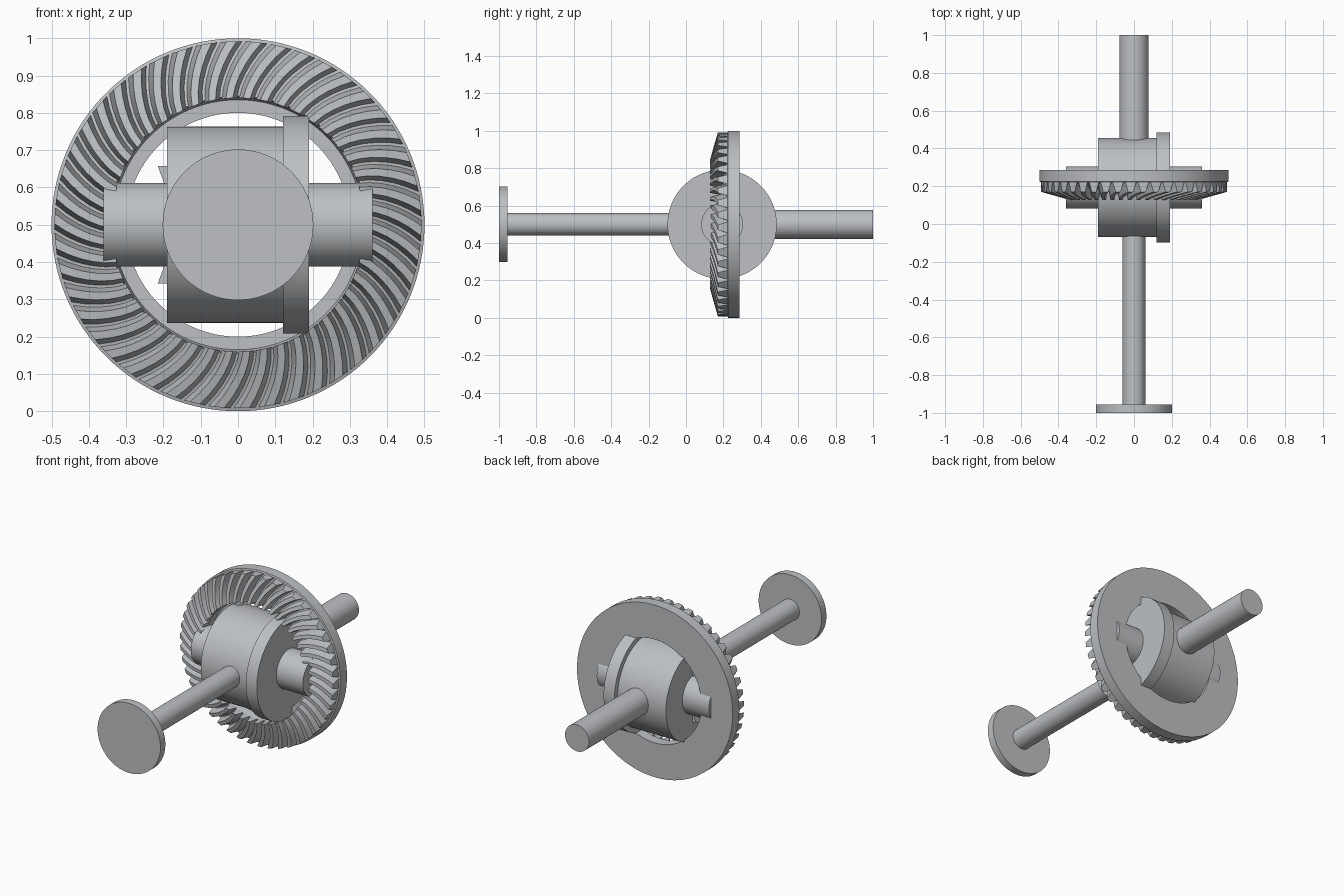
import bpy, bmesh
from math import sin, cos, pi, radians
from mathutils import Matrix, Vector

cube = bpy.data.objects.get("Cube")
if cube:
    bpy.data.objects.remove(cube, do_unlink=True)

steel = bpy.data.materials.new("steel_grey")
steel.use_nodes = True
GREY = (0.51, 0.53, 0.55, 1)
steel.diffuse_color = GREY
steel.node_tree.nodes["Principled BSDF"].inputs["Base Color"].default_value = GREY

AXLE_Y, MID_Z = 0.193, 0.5


def finish(name, bm, smooth=True):
    """Turn a bmesh into a named object with the shared material."""
    bmesh.ops.recalc_face_normals(bm, faces=bm.faces)
    mesh = bpy.data.meshes.new(name)
    bm.to_mesh(mesh)
    bm.free()
    mesh.materials.append(steel)
    obj = bpy.data.objects.new(name, mesh)
    bpy.context.collection.objects.link(obj)
    if smooth:
        bpy.ops.object.select_all(action="DESELECT")
        obj.select_set(True)
        bpy.context.view_layer.objects.active = obj
        bpy.ops.object.shade_smooth_by_angle(angle=radians(30))
    return obj


def rod(name, axis, start, end, radius):
    """Cylinder along x (on the axle) or along y (on the shaft line)."""
    bm = bmesh.new()
    mid = (start + end) / 2
    if axis == "x":
        place = Matrix.Translation((mid, AXLE_Y, MID_Z)) @ Matrix.Rotation(pi / 2, 4, "Y")
    else:
        place = Matrix.Translation((0, mid, MID_Z)) @ Matrix.Rotation(pi / 2, 4, "X")
    bmesh.ops.create_cone(bm, cap_ends=True, segments=96, radius1=radius,
                          radius2=radius, depth=end - start, matrix=place)
    return finish(name, bm)


def polar(r, angle, y):
    return Vector((r * cos(angle), y, MID_Z + r * sin(angle)))


# Housing and its cross axle
rod("housing_drum", "x", -0.19, 0.12, 0.263)
rod("housing_flange", "x", 0.12, 0.19, 0.292)
rod("cross_axle", "x", -0.36, 0.36, 0.112)

# Shafts and end disc
rod("front_shaft", "y", -0.96, 0.0, 0.06)
rod("end_disc", "y", -1.0, -0.955, 0.202)
rod("rear_shaft", "y", 0.4, 1.0, 0.077)

# Ring gear body: a profile swept round the y axis
profile = [(0.30, 0.286), (0.50, 0.286), (0.50, 0.225), (0.492, 0.222),
           (0.345, 0.178), (0.335, 0.225), (0.30, 0.225)]
bm = bmesh.new()
STEPS = 128
loops = [[bm.verts.new(polar(r, 2 * pi * s / STEPS, y)) for r, y in profile]
         for s in range(STEPS)]
for s, here in enumerate(loops):
    there = loops[(s + 1) % STEPS]
    for i in range(len(profile)):
        j = (i + 1) % len(profile)
        bm.faces.new((here[i], here[j], there[j], there[i]))
finish("ring_gear_body", bm)

# Spiral bevel teeth: tapered sections swept outwards with a clockwise twist
TEETH, SLICES = 46, 5
pitch = 2 * pi / TEETH
bm = bmesh.new()
for tooth in range(TEETH):
    sections = []
    for k in range(SLICES + 1):
        t = k / SLICES
        angle = pitch * tooth - 0.17 * t ** 1.3
        r = 0.34 + 0.152 * t
        root, tip = 0.182 + 0.045 * t, 0.127 + 0.043 * t
        corners = [(-0.45, root), (-0.2, tip), (0.2, tip), (0.45, root)]
        sections.append([bm.verts.new(polar(r, angle + w * pitch, y)) for w, y in corners])
    for a, b in zip(sections, sections[1:]):
        for i in range(4):
            j = (i + 1) % 4
            bm.faces.new((a[i], a[j], b[j], b[i]))
    bm.faces.new(sections[0])
    bm.faces.new(sections[-1])
finish("ring_gear_teeth", bm)

# Small tooth tips showing at the closed end of the housing
for side, label in ((1, "upper"), (-1, "lower")):
    bm = bmesh.new()
    outline = [(-0.215, 0.157), (-0.18, 0.157), (-0.18, 0.1), (-0.194, 0.1)]
    face = bm.faces.new([bm.verts.new((x, AXLE_Y - 0.02, MID_Z + side * h)) for x, h in outline])
    grown = bmesh.ops.extrude_face_region(bm, geom=[face])
    bmesh.ops.translate(bm, vec=(0, 0.04, 0),
                        verts=[v for v in grown["geom"] if isinstance(v, bmesh.types.BMVert)])
    finish(label + "_inner_tooth", bm, smooth=False)
